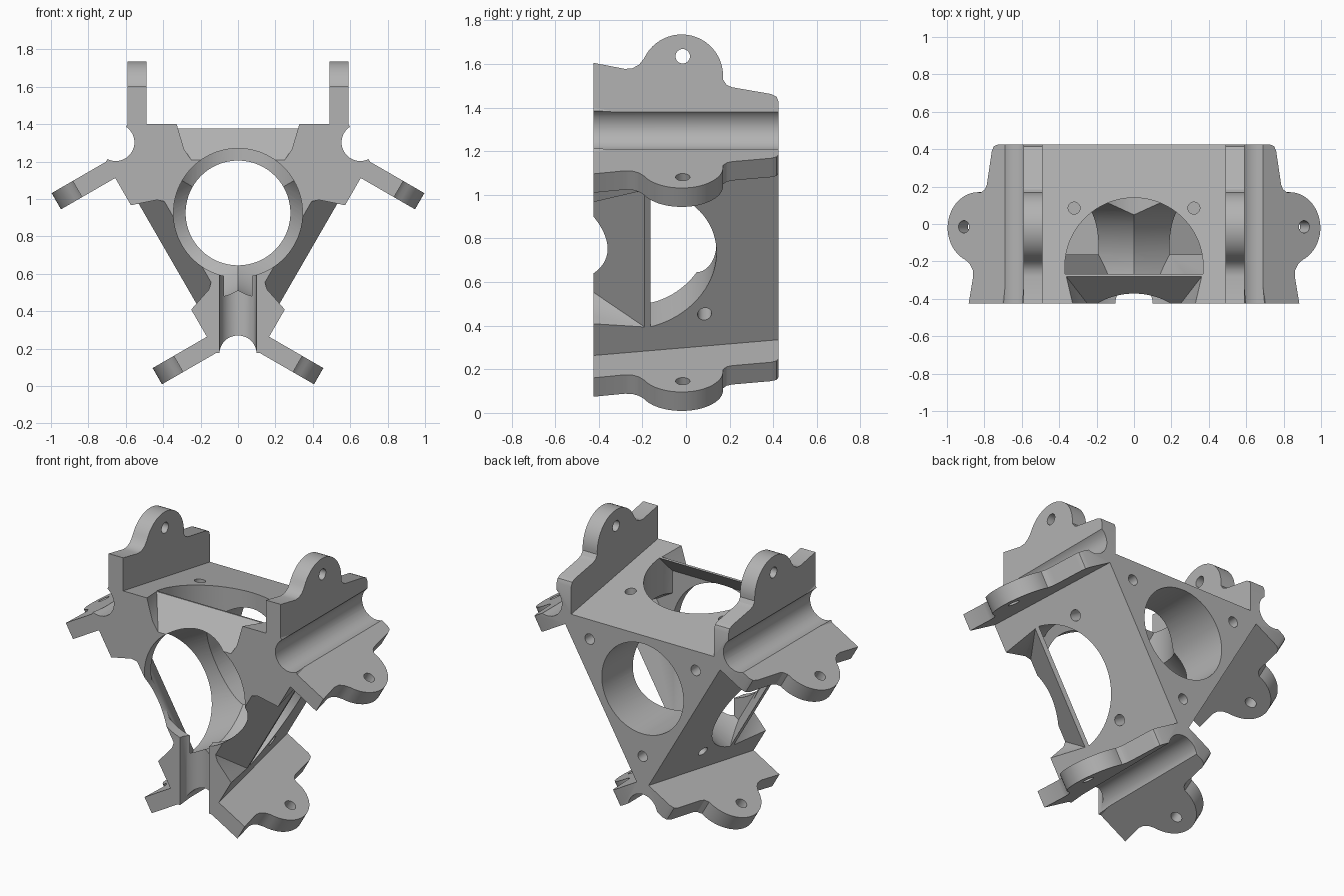
import bpy, bmesh, math
from mathutils import Matrix, Vector

cube = bpy.data.objects.get("Cube")
if cube:
    bpy.data.objects.remove(cube, do_unlink=True)

CENTRE = 0.925            # height of the three-fold axis, which runs along y
FRONT, BACK = -0.425, 0.425
FACE, TAPER = 0.475, 0.17  # panel distance at the front, and its slope
BACK_FACE = FACE - TAPER * (BACK - FRONT)
SIDES = [math.radians(a) for a in (0, 120, 240)]

grey = bpy.data.materials.new("plain grey")
grey.use_nodes = True
colour = (0.45, 0.45, 0.45, 1)
grey.diffuse_color = colour
grey.node_tree.nodes["Principled BSDF"].inputs["Base Color"].default_value = colour


def finish(bm, name, angle=0.0):
    """Turn a side-local mesh (x along, y depth, z outward) into an object."""
    bmesh.ops.transform(bm, verts=bm.verts,
                        matrix=Matrix.Translation((0, 0, CENTRE)) @ Matrix.Rotation(angle, 4, 'Y'))
    bmesh.ops.recalc_face_normals(bm, faces=bm.faces)
    mesh = bpy.data.meshes.new(name)
    bm.to_mesh(mesh)
    bm.free()
    mesh.materials.append(grey)
    obj = bpy.data.objects.new(name, mesh)
    bpy.context.collection.objects.link(obj)
    return obj


def hull(points):
    bm = bmesh.new()
    for p in points:
        bm.verts.new(p)
    result = bmesh.ops.convex_hull(bm, input=bm.verts)
    loose = [v for v in bm.verts if not v.link_faces]
    bmesh.ops.delete(bm, geom=loose, context='VERTS')
    return bm


def rod(start, end, radius, segments=32):
    start, end = Vector(start), Vector(end)
    bm = bmesh.new()
    turn = Vector((0, 0, 1)).rotation_difference(end - start).to_matrix().to_4x4()
    bmesh.ops.create_cone(bm, cap_ends=True, segments=segments, radius1=radius, radius2=radius,
                          depth=(end - start).length,
                          matrix=Matrix.Translation((start + end) / 2) @ turn)
    return bm


def combine(target, tool, operation):
    mod = target.modifiers.new("join", 'BOOLEAN')
    mod.object = tool
    mod.operation = operation
    mod.solver = 'EXACT'
    bpy.context.view_layer.objects.active = target
    bpy.ops.object.modifier_apply(modifier=mod.name)
    bpy.data.objects.remove(tool, do_unlink=True)


# Tapered triangular body with clipped front corners
corners = []
for a in SIDES:
    turn = Matrix.Rotation(a, 4, 'Y')
    for s in (-1, 1):
        corners.append(turn @ Vector((s * 0.59, FRONT, FACE)))
    corners.append(turn @ Vector((BACK_FACE * math.sqrt(3), BACK, BACK_FACE)))
body = finish(hull(corners), "bracket_body")

# Mounting flaps: sloping edge with a rounded ear
outline = [(FRONT, 0.30), (FRONT, 0.68), (-0.28, 0.652), (-0.245, 0.655), (-0.215, 0.672)]
for i in range(25):
    a = math.radians(155 - i * 160 / 24)
    outline.append((-0.02 + 0.19 * math.cos(a), 0.62 + 0.19 * math.sin(a)))
outline += [(0.185, 0.58), (0.21, 0.568), (0.39, 0.537), (0.415, 0.525), (BACK, 0.50), (BACK, 0.30)]
for a in SIDES:
    for s in (-1, 1):
        bm = bmesh.new()
        face = bm.faces.new([bm.verts.new((s * 0.49, y, n)) for y, n in outline])
        ext = bmesh.ops.extrude_face_region(bm, geom=[face])
        moved = [g for g in ext["geom"] if isinstance(g, bmesh.types.BMVert)]
        bmesh.ops.translate(bm, verts=moved, vec=(s * 0.10, 0, 0))
        combine(body, finish(bm, "flap", a), 'UNION')

cutters = []

# Rounded grooves between neighbouring flaps
for a in SIDES:
    cutters.append(finish(rod((0, -0.6, -0.755), (0, 0.6, -0.755), 0.10, 48), "groove_cutter", a))

# Main bore with a wider front
cutters.append(finish(rod((0, -0.6, 0), (0, 0.6, 0), 0.28, 96), "bore_cutter"))
cutters.append(finish(rod((0, -0.6, 0), (0, -0.05, 0), 0.345, 96), "front_bore_cutter"))

# Side windows, each leaving a thin sloping web near the front
for k, a in enumerate(SIDES):
    top_y, low_n, web = (-0.28, 0.284, 0.016) if k == 0 else (-0.19, 0.31, 0.036)
    top_n = FACE - TAPER * (top_y - FRONT)
    normal = Vector((0, low_n - top_n, top_y - FRONT)).normalized()
    bm = rod((0, -0.23, 0), (0, -0.23, 0.8), 0.37, 96)
    for point, direction in (((0, -0.36, 0), Vector((0, -1, 0))),
                             ((0, top_y + web, top_n), normal)):
        geom = bm.verts[:] + bm.edges[:] + bm.faces[:]
        bmesh.ops.bisect_plane(bm, geom=geom, plane_co=point, plane_no=direction, clear_outer=True)
        rim = [e for e in bm.edges if e.is_boundary]
        bmesh.ops.holes_fill(bm, edges=rim, sides=0)
    cutters.append(finish(bm, "window_cutter", a))

    wedge = []
    for s in (-1, 1):
        wedge += [(s * 0.25, FRONT, low_n), (s * 0.25, -0.5, low_n),
                  (s * 0.32, FRONT, 0.52), (s * 0.32, -0.5, 0.52),
                  (s * 0.362, top_y, top_n), (s * 0.362, top_y, 0.52)]
    cutters.append(finish(hull(wedge), "front_notch_cutter", a))

# Screw holes in flaps, side panels and back
for a in SIDES:
    for s in (-1, 1):
        cutters.append(finish(rod((s * 0.42, -0.015, 0.71), (s * 0.66, -0.015, 0.71), 0.033),
                              "flap_hole_cutter", a))
        cutters.append(finish(rod((s * 0.32, 0.085, 0.25), (s * 0.32, 0.085, 0.6), 0.032),
                              "panel_hole_cutter", a))
    cutters.append(finish(rod((0, 0.22, -0.42), (0, 0.6, -0.42), 0.032), "back_hole_cutter", a))

# Cable channel down the front of the lower corner
cutters.append(finish(rod((0, FRONT, -0.82), (0, FRONT, -0.30), 0.10, 48), "channel_cutter"))

for cutter in cutters:
    combine(body, cutter, 'DIFFERENCE')

# Keep crisp edges while smoothing the bores and ears
bpy.ops.object.select_all(action='DESELECT')
body.select_set(True)
bpy.context.view_layer.objects.active = body
bpy.ops.object.shade_smooth_by_angle(angle=math.radians(30))
